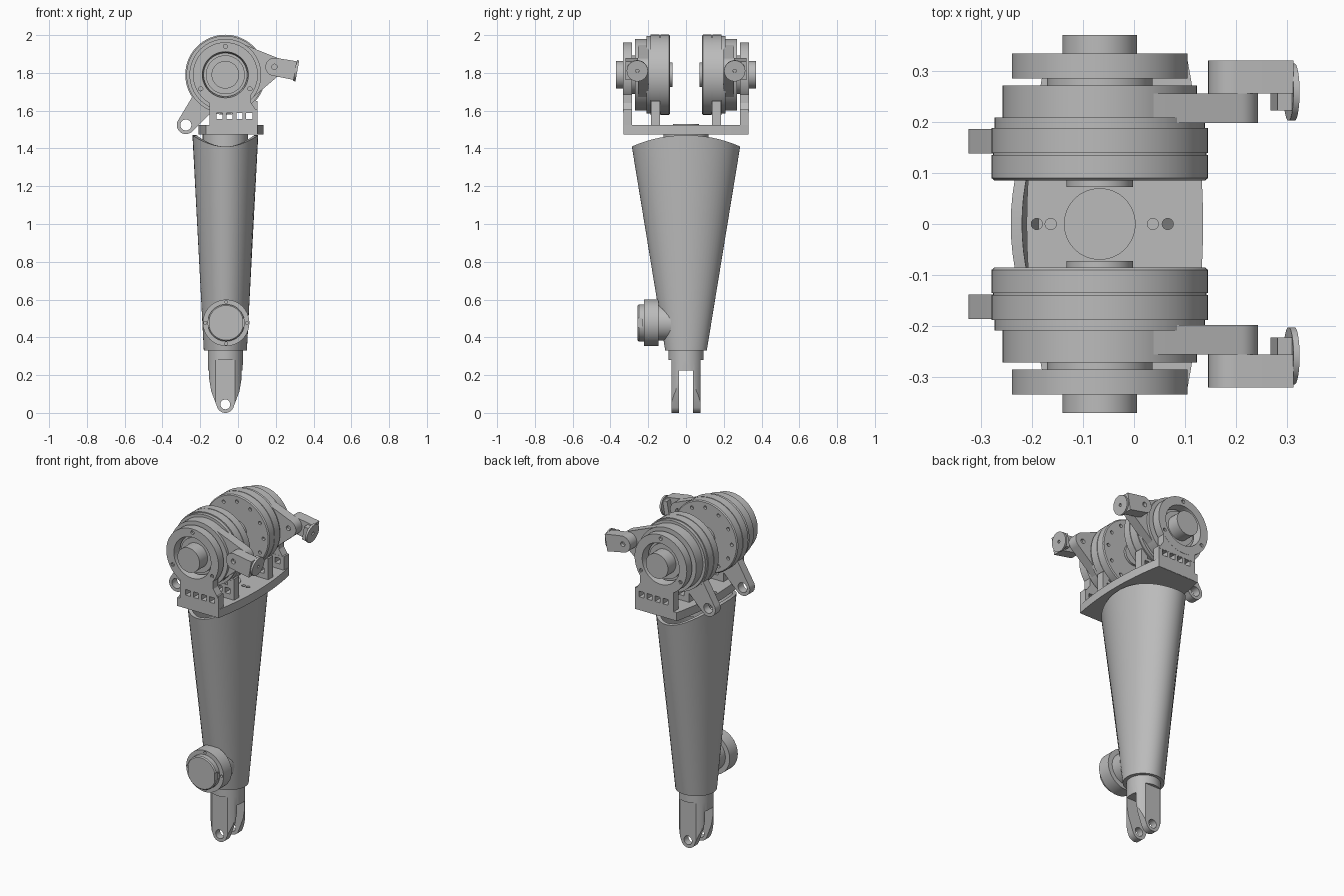
import bpy, bmesh
from math import sin, cos, pi, radians, sqrt
from mathutils import Vector, Matrix
from mathutils.geometry import convex_hull_2d

if "Cube" in bpy.data.objects:
    bpy.data.objects.remove(bpy.data.objects["Cube"])

grey = bpy.data.materials.new("machined_grey")
grey.use_nodes = True
grey.diffuse_color = (0.5, 0.5, 0.5, 1)
grey.node_tree.nodes["Principled BSDF"].inputs["Base Color"].default_value = (0.5, 0.5, 0.5, 1)

CX, CZ = -0.067, 1.79      # joint axis
SEG = 64


def finish(name, bm):
    bmesh.ops.recalc_face_normals(bm, faces=bm.faces)
    me = bpy.data.meshes.new(name)
    bm.to_mesh(me)
    bm.free()
    me.materials.append(grey)
    ob = bpy.data.objects.new(name, me)
    bpy.context.collection.objects.link(ob)
    return smooth(ob)


def smooth(ob):
    for p in ob.data.polygons:
        p.use_smooth = True
    ob.data.set_sharp_from_angle(angle=radians(30))
    return ob


def loft(name, rings, close=False):
    """Skin a list of equal point rings; cap the ends or close the loop."""
    bm = bmesh.new()
    rows = [[bm.verts.new(p) for p in ring] for ring in rings]
    n = len(rows[0])
    pairs = list(zip(rows, rows[1:])) + ([(rows[-1], rows[0])] if close else [])
    for a, b in pairs:
        for i in range(n):
            j = (i + 1) % n
            bm.faces.new((a[i], a[j], b[j], b[i]))
    if not close:
        bm.faces.new(rows[0])
        bm.faces.new(rows[-1])
    return finish(name, bm)


AXES = {"x": lambda u, v, w: (w, u, v),
        "y": lambda u, v, w: (u, w, v),
        "z": lambda u, v, w: (u, v, w)}


def prism(name, pts, a, b, axis="y"):
    f = AXES[axis]
    return loft(name, [[f(u, v, w) for u, v in pts] for w in (a, b)])


def circle(c, r, n=SEG):
    return [(c[0] + r * cos(2 * pi * i / n), c[1] + r * sin(2 * pi * i / n)) for i in range(n)]


def rect(u0, u1, v0, v1):
    return [(u0, v0), (u1, v0), (u1, v1), (u0, v1)]


def hull(*groups):
    pts = [Vector(p) for g in groups for p in g]
    return [tuple(pts[i]) for i in convex_hull_2d(pts)]


def turned(name, profile, s, c=(CX, CZ), close=False):
    """Stack of (radius, y) rings about the y axis."""
    return loft(name, [[(u, s * y, v) for u, v in circle(c, r)] for r, y in profile], close)


def cut(ob, cutters):
    for c in cutters:
        m = ob.modifiers.new("cut", "BOOLEAN")
        m.operation, m.solver, m.object = "DIFFERENCE", "EXACT", c
    return bake(ob, cutters)


def bake(ob, helpers):
    bpy.context.view_layer.update()
    dg = bpy.context.evaluated_depsgraph_get()
    me = bpy.data.meshes.new_from_object(ob.evaluated_get(dg))
    ob.modifiers.clear()
    ob.data = me
    for h in helpers:
        bpy.data.objects.remove(h)
    return smooth(ob)


def ring_of_holes(c, radius, r, count, y0, y1, start=90):
    out = []
    for k in range(count):
        a = radians(start) + 2 * pi * k / count
        p = (c[0] + radius * cos(a), c[1] + radius * sin(a))
        out.append(prism("hole", circle(p, r, 16), y0, y1))
    return out


# Tapered hollow leg with a saddle-shaped rim
def leg_ring(rim, inset):
    out = []
    for i in range(SEG):
        a = 2 * pi * i / SEG
        z = 1.41 + 0.06 * cos(a) ** 2 if rim else 0.33
        t = (z - 0.33) / 1.1
        out.append((CX + (0.114 + 0.058 * t - inset) * cos(a),
                    (0.11 + 0.18 * t - inset) * sin(a), z))
    return out


loft("leg_shell", [leg_ring(False, 0), leg_ring(True, 0), leg_ring(True, 0.022), leg_ring(False, 0.022)])

# Ankle collar and fork
prism("ankle_collar", circle((CX, 0), 0.093), 0.279, 0.36, "z")
fork = prism("ankle_fork", circle((CX, 0), 0.093), 0, 0.28, "z")
outline = prism("fork_outline", hull(circle((CX, 0.046), 0.046),
                [(CX + s * w, z) for s in (-1, 1) for w, z in ((0.075, 0.115), (0.089, 0.2), (0.095, 0.3))]),
                -0.077, 0.077)
m = fork.modifiers.new("shape", "BOOLEAN")
m.operation, m.solver, m.object = "INTERSECT", "EXACT", outline
bake(fork, [outline])
cut(fork, [prism("slot", rect(CX - 0.2, CX + 0.2, -0.1, 0.225), -0.037, 0.037),
           prism("pin_hole", circle((CX, 0.045), 0.026, 32), -0.2, 0.2)])

# Round actuator hub low on the front
HUB = (-0.063, 0.477)
hub = turned("ankle_hub", [(0.095, 0.08), (0.095, 0.145), (0.123, 0.145), (0.123, 0.222)], -1, HUB)
cut(hub, ring_of_holes(HUB, 0.11, 0.008, 4, -0.24, -0.205))
cap = turned("ankle_hub_cap", [(0.098, 0.221), (0.098, 0.25), (0.092, 0.256)], -1, HUB)
cut(cap, [prism("notch", rect(HUB[0] + s * 0.1 - 0.012, HUB[0] + s * 0.1 + 0.012,
                              HUB[1] - 0.025, HUB[1] + 0.025), -0.27, -0.23) for s in (-1, 1)])

# Hip plate with bowed long edges, and its swivel neck
plate_pts = []
for side, edge, bow in ((1, 0.103, 0.032), (-1, -0.17, 0.04)):
    for i in range(17):
        t = -1 + i / 8
        plate_pts.append((edge + side * bow * (1 - t * t), side * t * 0.33))
plate = prism("hip_plate", plate_pts, 1.475, 1.525, "z")
cut(plate, [prism("hole", circle((x, 0), 0.011, 16), 1.4, 1.6, "z") for x in (-0.19, -0.163, 0.037, 0.066)])
prism("hip_neck", circle((CX, 0), 0.12), 1.40, 1.476, "z")
prism("hip_neck_disc", circle((CX, 0), 0.07), 1.52, 1.529, "z")

WINDOWS = (-0.098, -0.045, 0.008, 0.06)


def windows(y0, y1):
    return [prism("window", rect(x - 0.017, x + 0.017, 1.555, 1.588), y0, y1) for x in WINDOWS]


for s, side in ((1, "back"), (-1, "front")):
    def bar(name, pts, y0, y1):
        return prism(side + "_" + name, pts, s * y0, s * y1)

    # Motor housing, stepped in thickness
    housing = turned(side + "_motor_housing",
                     [(0.065, 0.072), (0.065, 0.085), (0.206, 0.085), (0.212, 0.09), (0.212, 0.135),
                      (0.209, 0.135), (0.209, 0.139), (0.212, 0.139), (0.212, 0.188),
                      (0.206, 0.188), (0.206, 0.208), (0.19, 0.208), (0.19, 0.271),
                      (0.103, 0.271), (0.103, 0.295), (0.073, 0.295), (0.073, 0.37)], s)
    cut(housing, ring_of_holes((CX, CZ), 0.175, 0.01, 12, s * 0.06, s * 0.1))

    # Bearing ring on a windowed upright
    ring = turned(side + "_bearing_ring", [(0.172, 0.285), (0.172, 0.334), (0.122, 0.334), (0.115, 0.285)],
                  s, close=True)
    cut(ring, ring_of_holes((CX, CZ), 0.15, 0.011, 3, s * 0.32, s * 0.35))
    neck = bar("upright_neck", [(-0.15, 1.59), (0.103, 1.59), (0.07, 1.64), (0.07, 1.71), (-0.2, 1.71), (-0.15, 1.65)],
               0.286, 0.333)
    cut(neck, [prism("bore", circle((CX, CZ), 0.14), s * 0.2, s * 0.4)])
    upright = bar("upright", rect(-0.15, 0.103, 1.476, 1.605), 0.285, 0.332)
    cut(upright, windows(s * 0.27, s * 0.35)
        + [prism("bolt_hole", circle((x, s * 0.308), 0.01, 16), 1.4, 1.5, "z") for x in WINDOWS])

    # Inner support and its post
    support = bar("inner_support", rect(-0.15, 0.103, 1.52, 1.605), 0.137, 0.184)
    cut(support, windows(s * 0.1, s * 0.2))
    bar("support_post", rect(0.06, 0.103, 1.6, 1.65), 0.137, 0.184)

    # Crank lever with pin eye
    eye = (-0.276, 1.524)
    lever = bar("crank_lever", hull(circle(eye, 0.048, 40), circle((CX, CZ), 0.09, 40)), 0.138, 0.186)
    cut(lever, [prism("eye", circle(eye, 0.029, 32), s * 0.1, s * 0.22)])

    # Output arm, tapering from the motor to the elbow pin
    pin = (0.193, 1.832)
    arm = bar("output_arm", hull(circle((CX, CZ), 0.186), circle(pin, 0.05, 40)), 0.198, 0.255)
    cut(arm, [prism("pin_hole", circle(pin, 0.014, 20), s * 0.19, s * 0.215)])

    # Elbow link, tilted slightly downward, with a returned foot and round pad
    tilt = Vector((0.984, -0.178))
    up = Vector((0.178, 0.984))

    def at(u, v):
        return tuple(Vector(pin) + tilt * u + up * v)

    link = bar("elbow_link", hull(circle(pin, 0.048, 40), [at(0.112, 0.05), at(0.112, -0.05)]), 0.255, 0.32)
    cut(link, [prism("pin_hole", circle(pin, 0.014, 20), s * 0.3, s * 0.34)])
    bar("elbow_foot", [at(0.082, -0.04), at(0.112, -0.04), at(0.112, 0.04), at(0.082, 0.04)], 0.222, 0.256)
    pad = prism(side + "_elbow_pad", circle((0, 0), 0.056, 40), 0, 0.012, "x")
    cut(pad, [prism("pad_hole", circle((0, 0), 0.009, 16), 0.004, 0.03, "x")])
    px, pz = at(0.111, 0)
    pad.data.transform(Matrix.Translation((px, s * 0.258, pz)) @ Matrix.Rotation(radians(10.3), 4, "Y"))
